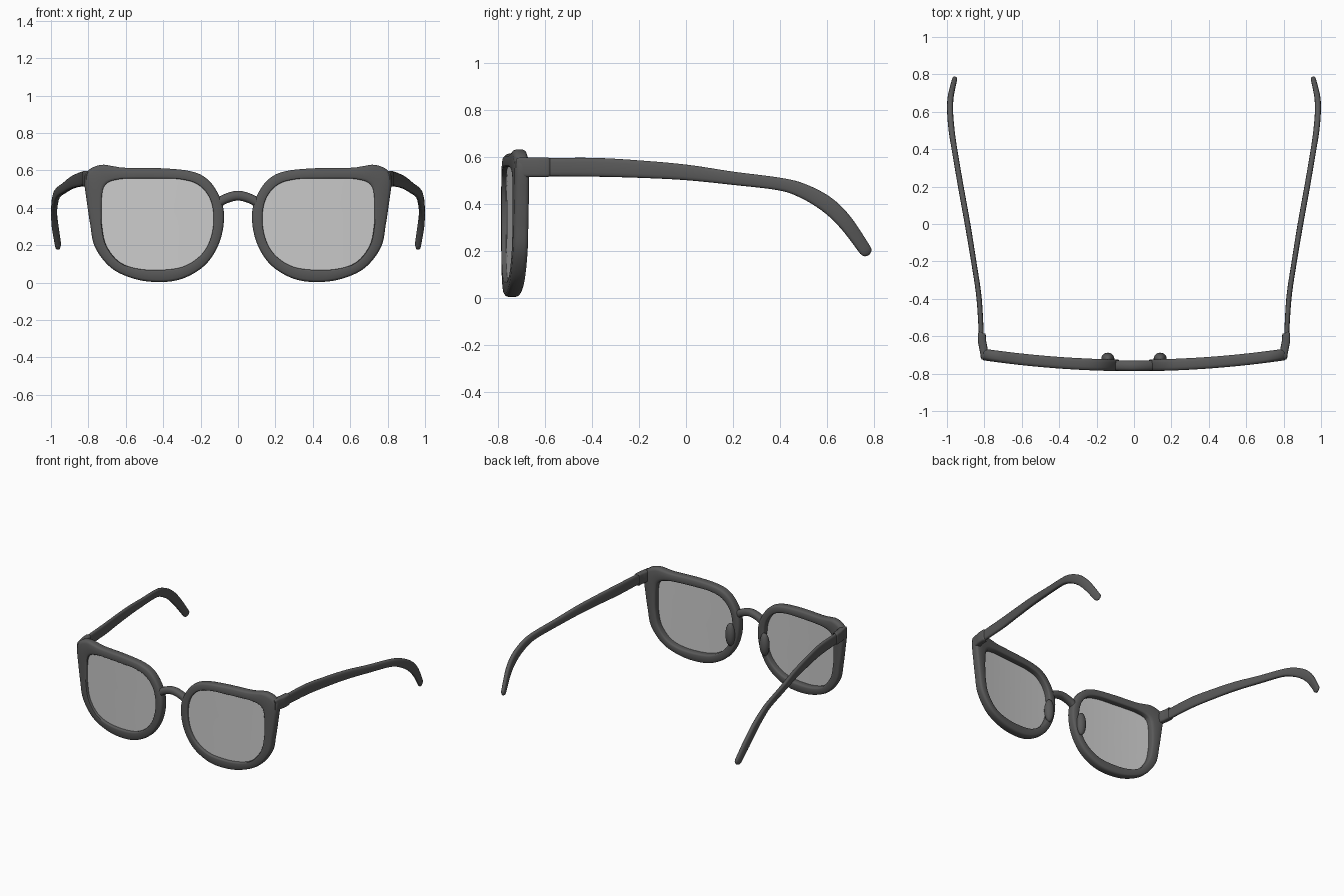
import bpy
import bmesh
import math
from mathutils import Vector

if "Cube" in bpy.data.objects:
    bpy.data.objects.remove(bpy.data.objects["Cube"], do_unlink=True)


def make_material(name, grey, alpha=1.0):
    mat = bpy.data.materials.new(name)
    mat.use_nodes = True
    mat.diffuse_color = (grey, grey, grey, alpha)
    bsdf = mat.node_tree.nodes["Principled BSDF"]
    bsdf.inputs["Base Color"].default_value = (grey, grey, grey, 1)
    bsdf.inputs["Alpha"].default_value = alpha
    return mat


FRAME = make_material("charcoal plastic", 0.1)
GLASS = make_material("pale grey lens", 0.6, 0.85)


def finish(bm, name, mat, angle=50):
    """Turn a bmesh into a smooth-shaded object."""
    bmesh.ops.recalc_face_normals(bm, faces=bm.faces)
    mesh = bpy.data.meshes.new(name)
    bm.to_mesh(mesh)
    bm.free()
    mesh.materials.append(mat)
    obj = bpy.data.objects.new(name, mesh)
    bpy.context.collection.objects.link(obj)
    bpy.ops.object.select_all(action="DESELECT")
    obj.select_set(True)
    bpy.context.view_layer.objects.active = obj
    bpy.ops.object.shade_smooth_by_angle(angle=math.radians(angle))
    return obj


def spline(points, steps, closed=False):
    """Catmull-Rom curve through points of any dimension."""
    pts = [Vector(p) for p in points]
    n = len(pts)
    pick = (lambda i: pts[i % n]) if closed else (lambda i: pts[max(0, min(n - 1, i))])
    out = []
    for i in range(n if closed else n - 1):
        a, b, c, d = (pick(i + k) for k in (-1, 0, 1, 2))
        for s in range(steps):
            t = s / steps
            out.append(0.5 * (2 * b + (c - a) * t + (2 * a - 5 * b + 4 * c - d) * t * t
                              + (3 * b - a - 3 * c + d) * t ** 3))
    return out if closed else out + [pts[-1]]


def bridge_rings(bm, rings, closed=False):
    """Join successive rings of vertices with quads."""
    n = len(rings[0])
    for i in range(len(rings) if closed else len(rings) - 1):
        r, q = rings[i], rings[(i + 1) % len(rings)]
        for j in range(n):
            k = (j + 1) % n
            bm.faces.new((r[j], r[k], q[k], q[j]))


def front_y(x):
    """Gentle wrap of the face of the frame."""
    return -0.787 + 0.09 * x * x


def loft(name, side, path, up, power=0.6, sides=16):
    """Sweep a rounded section; path entries are centre and (half width, half height)."""
    bm = bmesh.new()
    rings = []
    for i, (p, (w, h)) in enumerate(path):
        tangent = path[min(i + 1, len(path) - 1)][0] - path[max(i - 1, 0)][0]
        across = tangent.cross(up).normalized()
        rise = across.cross(tangent).normalized()
        ring = []
        for j in range(sides):
            a = math.tau * j / sides
            c, s = math.cos(a), math.sin(a)
            v = (p + across * w * math.copysign(abs(c) ** power, c)
                 + rise * h * math.copysign(abs(s) ** power, s))
            ring.append(bm.verts.new((side * v.x, v.y, v.z)))
        rings.append(ring)
    bridge_rings(bm, rings)
    bm.faces.new(rings[0])
    bm.faces.new(rings[-1])
    return finish(bm, name, FRAME)


def sized_path(points, steps):
    """Smooth a list of (x, y, z, half width, half height)."""
    return [(Vector(v[:3]), (v[3], v[4])) for v in spline(points, steps)]


# Rim outline, each entry outer x, outer z, inner x, inner z
outline = spline([
    (.075, .33, .13, .34), (.09, .44, .15, .45), (.155, .545, .215, .525),
    (.25, .595, .31, .553), (.42, .612, .43, .557), (.6, .614, .58, .557),
    (.665, .622, .64, .552), (.73, .63, .69, .538), (.795, .605, .718, .51),
    (.822, .555, .728, .46), (.808, .43, .731, .38), (.79, .31, .727, .3),
    (.765, .19, .705, .2), (.68, .08, .64, .115), (.56, .022, .55, .077),
    (.43, .003, .43, .067), (.3, .02, .3, .083), (.18, .09, .205, .14),
    (.105, .2, .15, .225)], 5, closed=True)

# Rim section, outer-to-inner fraction and depth fraction
section = [(0, .28), (0, .72), (.06, .9), (.2, 1), (.8, 1), (.95, .95), (1, .85),
           (1, .1), (.95, .02), (.85, 0), (.2, 0), (.06, .1)]
DEPTH = 0.062

temple_points = [
    (.814, -.64, .555, .013, .038), (.828, -.4, .555, .014, .04),
    (.857, -.2, .547, .014, .037), (.89, 0, .533, .015, .033),
    (.926, .2, .508, .015, .028), (.96, .4, .483, .015, .027),
    (.975, .5, .453, .016, .031), (.983, .6, .396, .016, .034),
    (.98, .68, .318, .016, .032), (.962, .762, .203, .014, .027)]
hinge_points = [
    (.798, -.722, .555, .016, .036), (.8, -.705, .555, .019, .042),
    (.806, -.66, .555, .022, .042), (.812, -.63, .555, .022, .042),
    (.814, -.59, .555, .021, .042), (.814, -.585, .555, .018, .039)]

for side, label in ((1, "left"), (-1, "right")):
    # Rim
    bm = bmesh.new()
    rings = []
    for t, d in section:
        ring = []
        for ox, oz, ix, iz in outline:
            x, z = ox + (ix - ox) * t, oz + (iz - oz) * t
            ring.append(bm.verts.new((side * x, front_y(x) + d * DEPTH, z)))
        rings.append(ring)
    bridge_rings(bm, rings, closed=True)
    finish(bm, label + "_rim", FRAME)

    # Lens, a thin curved sheet tucked into the rim
    bm = bmesh.new()
    centre = Vector((.44, .33))
    rings = []
    for scale in (1.02, .8, .6, .4, .2, .05):
        ring = []
        for v in outline:
            x, z = centre + (Vector((v[2], v[3])) - centre) * scale
            ring.append(bm.verts.new((side * x, front_y(x) + .02, z)))
        rings.append(ring)
    bridge_rings(bm, rings)
    bm.faces.new(rings[-1])
    bmesh.ops.recalc_face_normals(bm, faces=bm.faces)
    lens = finish(bm, label + "_lens", GLASS)
    if lens.data.polygons[0].normal.y > 0:
        lens.data.flip_normals()

    # Hinge block
    loft(label + "_hinge", side, sized_path(hinge_points, 3), Vector((0, 0, 1)), .4)

    # Temple arm with rounded tip
    path = sized_path(temple_points, 6)
    end, (w, h) = path[-1]
    direction = (end - path[-2][0]).normalized()
    for degrees in (25, 50, 70, 85):
        a = math.radians(degrees)
        path.append((end + direction * h * math.sin(a), (w * math.cos(a), h * math.cos(a))))
    loft(label + "_temple", side, path, Vector((0, 0, 1)), .65)

    # Nose pad
    bm = bmesh.new()
    bmesh.ops.create_uvsphere(bm, u_segments=20, v_segments=12, radius=1)
    for v in bm.verts:
        v.co = Vector((side * (.14 + .035 * v.co.x), -.72 + .032 * v.co.y, .28 + .085 * v.co.z))
    finish(bm, label + "_nose_pad", FRAME)

# Arched bridge
bridge_points = [(-.12, -.757, .405, .028, .024), (-.08, -.757, .442, .028, .025),
                 (0, -.758, .465, .028, .026),
                 (.08, -.757, .442, .028, .025), (.12, -.757, .405, .028, .024)]
loft("bridge", 1, sized_path(bridge_points, 6), Vector((0, 0, 1)), .8)
